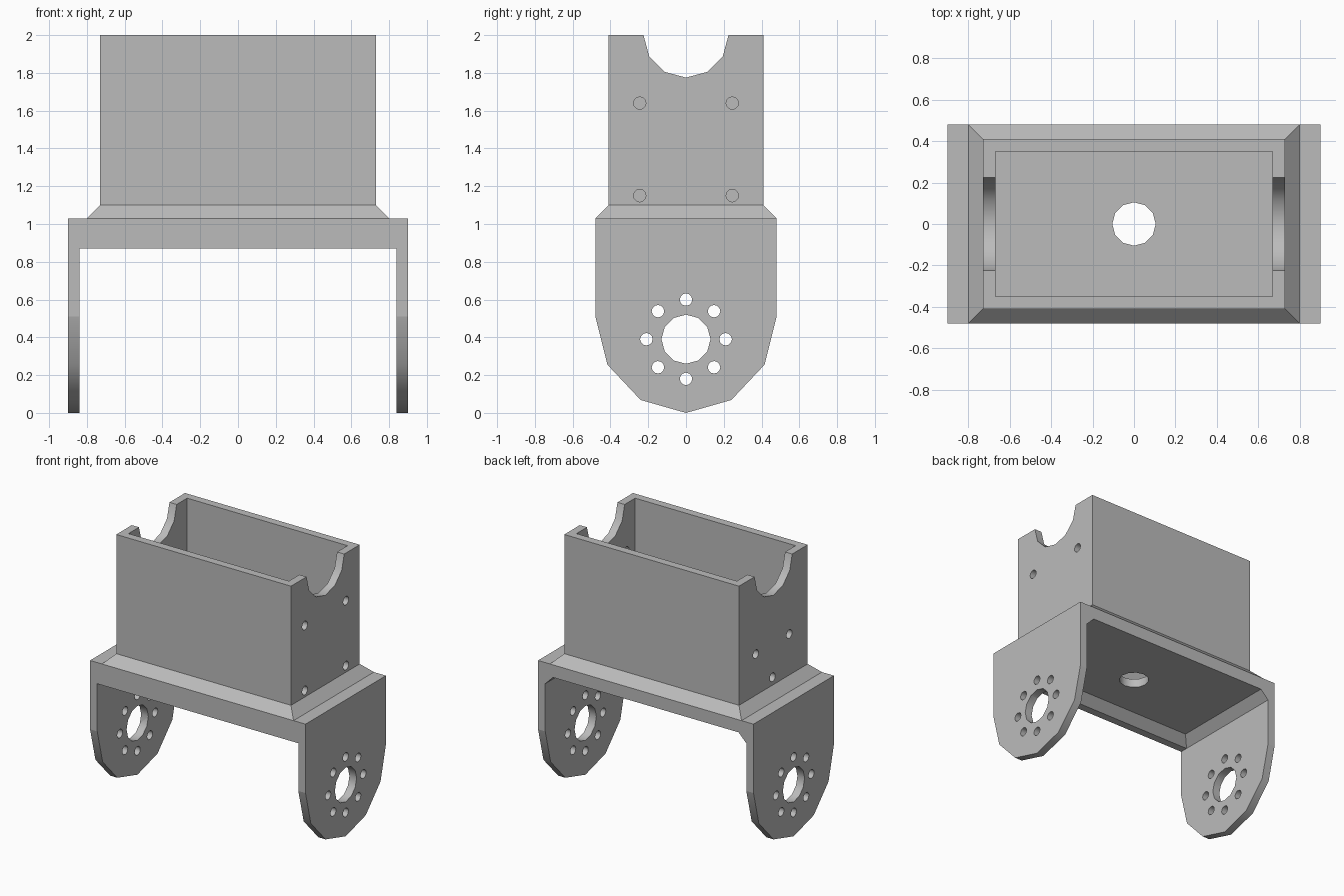
import bpy, bmesh
from math import sin, cos, pi, radians
from mathutils import Vector

cube = bpy.data.objects.get("Cube")
if cube:
    bpy.data.objects.remove(cube, do_unlink=True)

grey = bpy.data.materials.new("plain_grey")
grey.use_nodes = True
colour = (0.5, 0.5, 0.5, 1)
grey.diffuse_color = colour
grey.node_tree.nodes["Principled BSDF"].inputs["Base Color"].default_value = colour


def loft(name, rings):
    """Closed solid through a list of equal-length rings of points."""
    bm = bmesh.new()
    loops = [[bm.verts.new(p) for p in ring] for ring in rings]
    for a, b in zip(loops, loops[1:]):
        for i in range(len(a)):
            j = (i + 1) % len(a)
            bm.faces.new((a[i], a[j], b[j], b[i]))
    bm.faces.new(loops[0][::-1])
    bm.faces.new(loops[-1])
    bmesh.ops.recalc_face_normals(bm, faces=bm.faces[:])
    mesh = bpy.data.meshes.new(name)
    bm.to_mesh(mesh)
    bm.free()
    mesh.materials.append(grey)
    obj = bpy.data.objects.new(name, mesh)
    bpy.context.collection.objects.link(obj)
    return obj


def rect(hx, y0, y1, z):
    return [(-hx, y0, z), (hx, y0, z), (hx, y1, z), (-hx, y1, z)]


def along_x(name, profile, x0, x1):
    return loft(name, [[(x, y, z) for y, z in profile] for x in (x0, x1)])


def circle(cy, cz, r, n=12):
    return [(cy + r * cos(2 * pi * i / n), cz + r * sin(2 * pi * i / n)) for i in range(n)]


def cut(obj, cutter):
    cutter.hide_render = True
    mod = obj.modifiers.new("cut", "BOOLEAN")
    mod.operation = "DIFFERENCE"
    mod.solver = "EXACT"
    mod.object = cutter
    bpy.ops.object.select_all(action="DESELECT")
    bpy.context.view_layer.objects.active = obj
    obj.select_set(True)
    bpy.ops.object.modifier_apply(modifier=mod.name)


def finish(obj):
    bpy.ops.object.select_all(action="DESELECT")
    bpy.context.view_layer.objects.active = obj
    obj.select_set(True)
    bpy.ops.object.shade_smooth_by_angle(angle=radians(35))
    # Keep the large axis-aligned walls perfectly flat
    for p in obj.data.polygons:
        if max(abs(c) for c in p.normal) > 0.999:
            p.use_smooth = False


# Fork bracket: rounded side profile swept across the full width
W, D, TOP = 0.9, 0.48, 1.03
arc = [(-D * cos(i * pi / 6), 0.51 - 0.51 * sin(i * pi / 6)) for i in range(7)]
bracket = along_x("fork_bracket", [(-D, TOP)] + arc + [(D, TOP)], -W, W)

# Gap between the arms, then the chamfered recess that is open at the back
gap = loft("gap_cutter", [rect(0.84, -1, 1, -1), rect(0.84, -1, 1, 0.87)])
recess = loft("recess_cutter", [rect(0.84, -0.42, 1, 0.5), rect(0.84, -0.42, 1, 0.87),
                                rect(0.775, -0.355, 1, 0.935)])

# Open box with a flared foot
box = loft("open_box", [rect(0.80, -D, D, TOP), rect(0.73, -0.41, 0.41, 1.10),
                        rect(0.73, -0.41, 0.41, 2.0)])
pocket = loft("pocket_cutter", [rect(0.67, -0.35, 0.35, 1.0), rect(0.67, -0.35, 0.35, 2.2)])

# Cable hole through the floor
cable = loft("cable_cutter", [[(x, y, z) for x, y in circle(0, 0, 0.105)] for z in (0.8, 1.2)])

# Hub holes through both arms
hub = [along_x("hub_cutter", circle(0, 0.39, 0.13), -1, 1)]
for i in range(8):
    a = i * pi / 4
    hub.append(along_x("bolt_cutter", circle(0.21 * cos(a), 0.39 + 0.21 * sin(a), 0.033), -1, 1))

# Notches in both ends, four screw holes on the left end, three on the right
ends = [along_x("notch_cutter", circle(0, 2.0, 0.225), -1, 1)]
for y in (-0.245, 0.245):
    for z in (1.15, 1.64):
        ends.append(along_x("screw_cutter", circle(y, z, 0.033), 0.5, 1))
for y, z in ((-0.19, 1.41), (0.21, 1.41), (0.01, 1.16)):
    ends.append(along_x("screw_cutter", circle(y, z, 0.033), -1, -0.5))

for c in [gap, recess, pocket, cable] + hub:
    cut(bracket, c)
for c in [pocket] + ends:
    cut(box, c)
for c in set([gap, recess, pocket, cable] + hub + ends):
    bpy.data.objects.remove(c, do_unlink=True)
finish(bracket)
finish(box)
